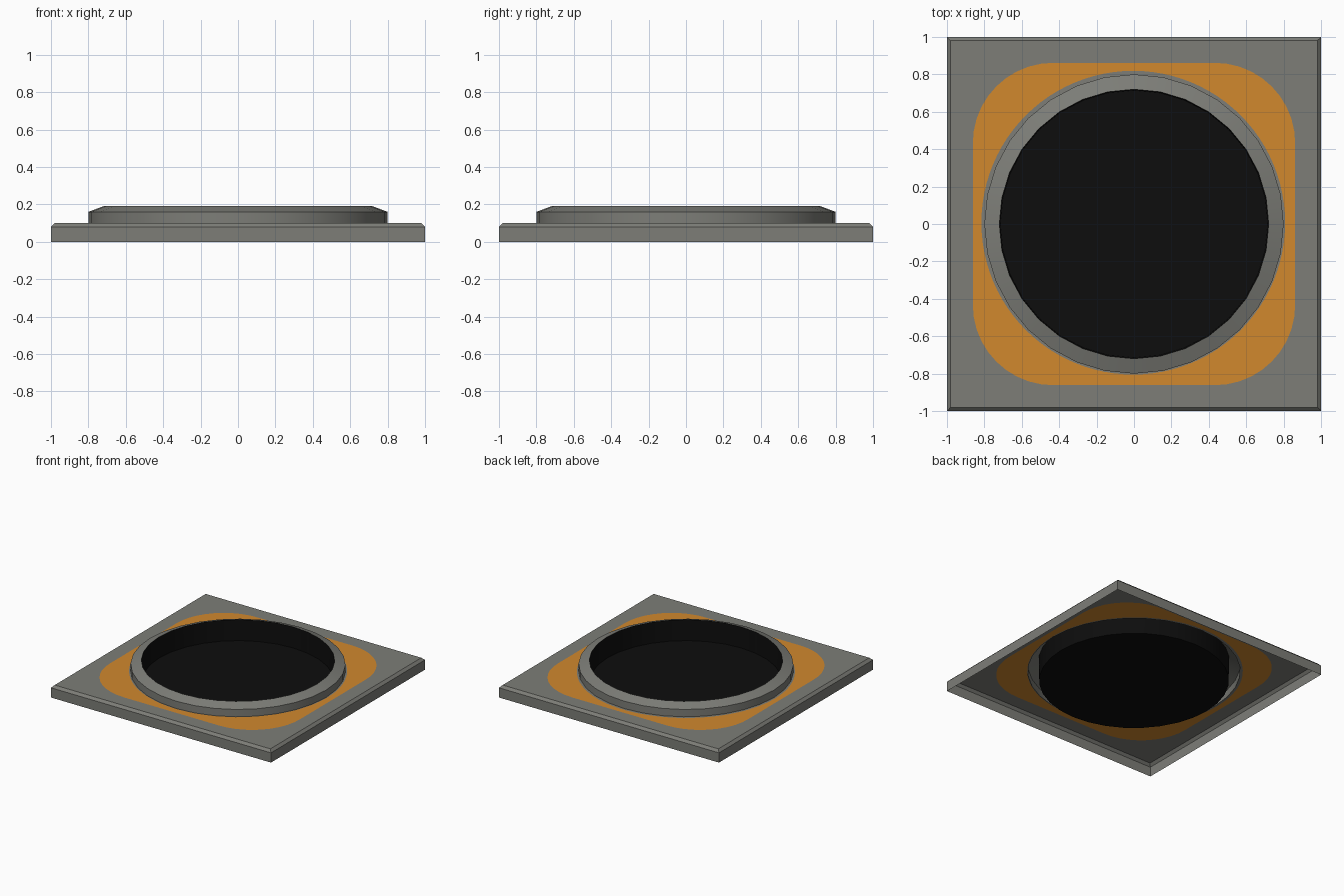
import bpy, bmesh, math

if "Cube" in bpy.data.objects:
    bpy.data.objects.remove(bpy.data.objects["Cube"])


def material(name, rgb):
    m = bpy.data.materials.new(name)
    m.diffuse_color = (*rgb, 1.0)
    m.use_nodes = True
    m.node_tree.nodes["Principled BSDF"].inputs["Base Color"].default_value = m.diffuse_color
    return m


GREY = material("warm grey metal", (0.205, 0.207, 0.187))
ORANGE = material("orange paint", (0.64, 0.25, 0.027))
BLACK = material("black", (0.004, 0.004, 0.004))
N = 96       # samples per plate loop, hits square corners and ring corners
SIDES = 32   # sides of the collar


def loop(n, radius, z, cx=0.0, cy=0.0):
    """Closed outline; radius is a function of angle."""
    pts = []
    for i in range(n):
        a = 2 * math.pi * i / n
        r = radius(a)
        pts.append((cx + r * math.cos(a), cy + r * math.sin(a), z))
    return pts


def square(h):
    return lambda a: h / max(abs(math.cos(a)), abs(math.sin(a)))


def circle(r):
    return lambda a: r


def polygon(r):
    step = 2 * math.pi / SIDES
    return lambda a: r * math.cos(step / 2) / math.cos(a % step - step / 2)


def rounded_square(h, rad):
    k = h - rad

    def f(a):
        c, s = abs(math.cos(a)), abs(math.sin(a))
        t = h / max(c, s)
        if t * min(c, s) <= k:
            return t
        b = k * (c + s)
        return b + math.sqrt(b * b - 2 * k * k + rad * rad)
    return f


def skin(name, loops, mats, strip_mats, cap=None):
    """Bridge successive outlines, one material per strip, optional end cap."""
    bm = bmesh.new()
    rows = [[bm.verts.new(p) for p in lp] for lp in loops]
    for a, b, mi in zip(rows, rows[1:], strip_mats):
        n = len(a)
        for i in range(n):
            j = (i + 1) % n
            bm.faces.new((a[i], a[j], b[j], b[i])).material_index = mi
    if cap is not None:
        bm.faces.new(rows[-1]).material_index = cap
    me = bpy.data.meshes.new(name)
    bm.to_mesh(me)
    bm.free()
    for m in mats:
        me.materials.append(m)
    ob = bpy.data.objects.new(name, me)
    bpy.context.collection.objects.link(ob)
    return ob


# Base plate: open underneath, bevelled top edge, painted orange panel, round hole
skin("base_plate", [
    loop(N, square(1.0), 0.0),
    loop(N, square(1.0), 0.08),
    loop(N, square(0.98), 0.10),
    loop(N, rounded_square(0.862, 0.43), 0.10),
    loop(N, circle(0.812), 0.10, -0.004, 0.007),
    loop(N, polygon(0.80), 0.10),
], [GREY, ORANGE], [0, 0, 0, 1, 0])

# Raised collar: upright wall and sloping rim
collar = skin("collar", [
    loop(SIDES, circle(0.80), 0.10),
    loop(SIDES, circle(0.80), 0.16),
    loop(SIDES, circle(0.72), 0.19),
], [GREY], [0, 0])

# Dark well inside the collar, closed by a floor
well = skin("well", [
    loop(SIDES, circle(0.72), 0.19),
    loop(SIDES, circle(0.715), 0.02),
], [BLACK], [0], cap=0)

# Smooth round walls, sharp rims
bpy.ops.object.select_all(action='DESELECT')
for ob in (collar, well):
    ob.select_set(True)
bpy.context.view_layer.objects.active = collar
bpy.ops.object.shade_smooth_by_angle(angle=math.radians(30))
